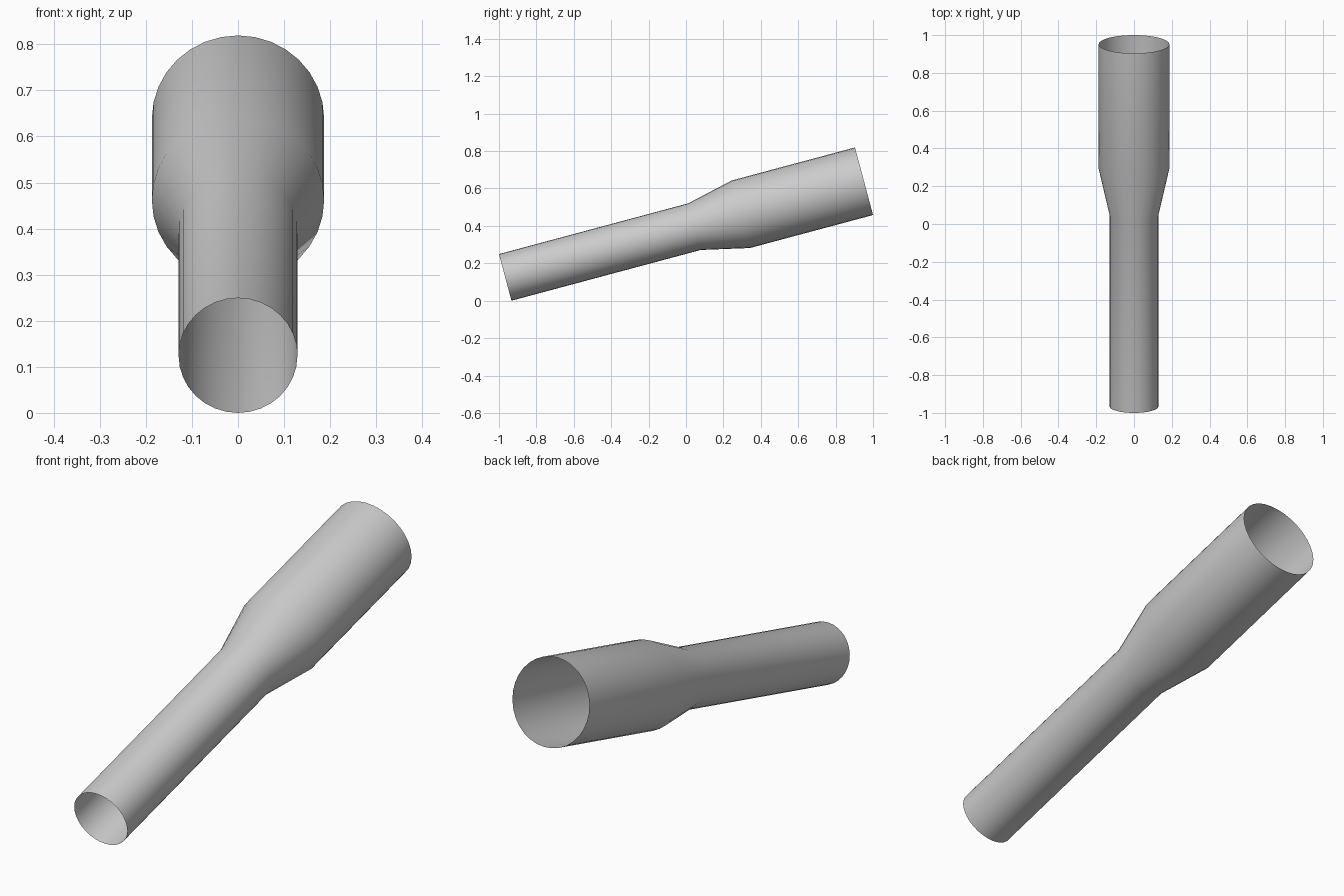
import bpy
import bmesh
from math import radians, sin, cos, tau
from mathutils import Matrix

cube = bpy.data.objects.get("Cube")
if cube:
    bpy.data.objects.remove(cube, do_unlink=True)

SIDES = 32
TILT = radians(15)
NARROW, WIDE = 0.129, 0.187
# (distance along the axis, radius)
PROFILE = [(0, NARROW), (1.048, NARROW), (1.304, WIDE), (1.986, WIDE)]

# Plain grey material
grey = bpy.data.materials.new("plain_grey")
grey.use_nodes = True
colour = (0.6, 0.6, 0.6, 1)
grey.diffuse_color = colour
grey.node_tree.nodes["Principled BSDF"].inputs["Base Color"].default_value = colour

# Open thin-walled tube: rings along the axis, bridged by quads
bm = bmesh.new()
rings = [[bm.verts.new((r * cos(tau * i / SIDES), r * sin(tau * i / SIDES), d))
          for i in range(SIDES)] for d, r in PROFILE]
for low, high in zip(rings, rings[1:]):
    for i in range(SIDES):
        j = (i + 1) % SIDES
        bm.faces.new((low[i], low[j], high[j], high[i]))

# Lean the axis back so the narrow mouth rests on the ground
bm.transform(Matrix.Translation((0, NARROW * sin(TILT) - 1, NARROW * cos(TILT)))
             @ Matrix.Rotation(TILT - radians(90), 4, "X"))

mesh = bpy.data.meshes.new("reducer_tube")
bm.to_mesh(mesh)
bm.free()
mesh.materials.append(grey)
tube = bpy.data.objects.new("reducer_tube", mesh)
bpy.context.collection.objects.link(tube)

bpy.context.view_layer.objects.active = tube
tube.select_set(True)
bpy.ops.object.shade_smooth_by_angle(angle=radians(30))
